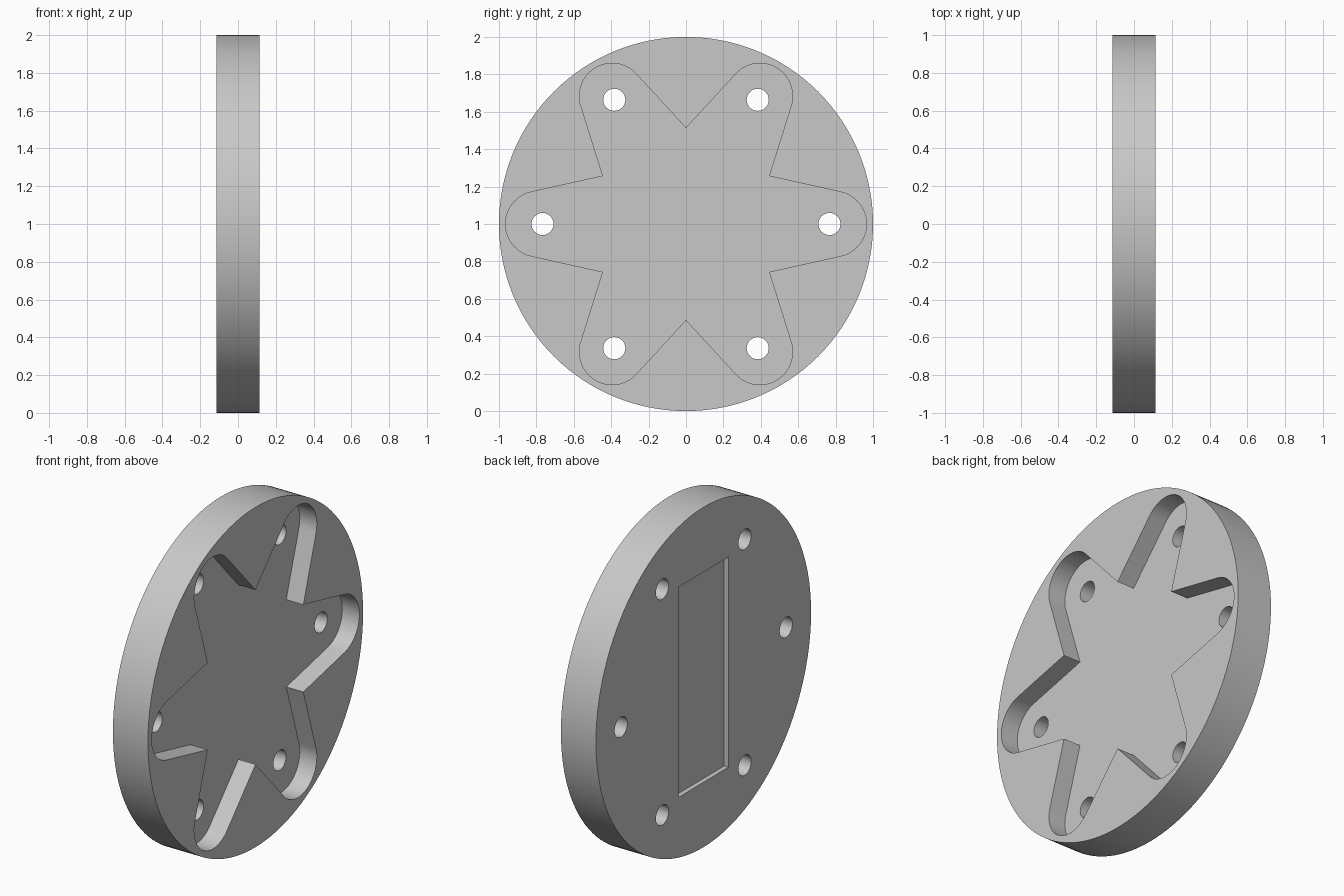
import bpy
import math
from mathutils import Vector, Matrix

cube = bpy.data.objects.get("Cube")
if cube:
    bpy.data.objects.remove(cube, do_unlink=True)

HALF = 0.114          # half the plate thickness
CENTRE = Vector((0, 1))

grey = bpy.data.materials.new("light grey")
grey.use_nodes = True
grey.diffuse_color = (0.58, 0.58, 0.58, 1)
grey.node_tree.nodes["Principled BSDF"].inputs["Base Color"].default_value = grey.diffuse_color


def arc(centre, radius, start, end, count):
    """Points on an arc, angles in radians."""
    steps = [start + (end - start) * i / (count - 1) for i in range(count)]
    return [centre + radius * Vector((math.cos(a), math.sin(a))) for a in steps]


def circle(centre, radius, count):
    return arc(centre, radius, 0, math.tau * (count - 1) / count, count)


def prism(name, profile, x0, x1):
    """Extrude a closed (y, z) profile along x."""
    n = len(profile)
    verts = [(x, p.x, p.y) for x in (x0, x1) for p in profile]
    faces = [list(reversed(range(n))), list(range(n, 2 * n))]
    faces += [(i, (i + 1) % n, n + (i + 1) % n, n + i) for i in range(n)]
    mesh = bpy.data.meshes.new(name)
    mesh.from_pydata(verts, [], faces)
    mesh.materials.append(grey)
    obj = bpy.data.objects.new(name, mesh)
    bpy.context.collection.objects.link(obj)
    return obj


# Round plate
plate = prism("round_plate", circle(CENTRE, 1.0, 128), -HALF, HALF)

# Six-armed pocket with rounded arm ends, on the +x face
slope = math.radians(12.6)
tip = arc(Vector((0.79, 0)), 0.175, slope - math.pi / 2, math.pi / 2 - slope, 25)
notch = 0.513 * Vector((math.cos(math.pi / 6), math.sin(math.pi / 6)))
star = []
for k in range(6):
    turn = Matrix.Rotation(k * math.pi / 3, 2)
    star += [CENTRE + turn @ p for p in tip + [notch]]
cutters = [prism("star_pocket_cutter", star, HALF - 0.111, HALF + 0.1)]

# Shallow rectangular recess on the -x face
w, h = 0.2325, 0.618
rect = [CENTRE + Vector(p) for p in ((-w, -h), (w, -h), (w, h), (-w, h))]
cutters.append(prism("recess_cutter", rect, -HALF - 0.1, -HALF + 0.028))

# Six through holes
for k in range(6):
    a = k * math.pi / 3
    hole = CENTRE + 0.767 * Vector((math.cos(a), math.sin(a)))
    cutters.append(prism("hole_cutter", circle(hole, 0.059, 40), -HALF - 0.1, HALF + 0.1))

# Cut everything out of the plate
bpy.ops.object.select_all(action='DESELECT')
plate.select_set(True)
bpy.context.view_layer.objects.active = plate
for cutter in cutters:
    cutter.hide_render = True
    mod = plate.modifiers.new("cut", 'BOOLEAN')
    mod.operation = 'DIFFERENCE'
    mod.solver = 'EXACT'
    mod.object = cutter
    bpy.ops.object.modifier_apply(modifier=mod.name)
    bpy.data.objects.remove(cutter, do_unlink=True)

bpy.ops.object.shade_smooth_by_angle(angle=math.radians(30))
